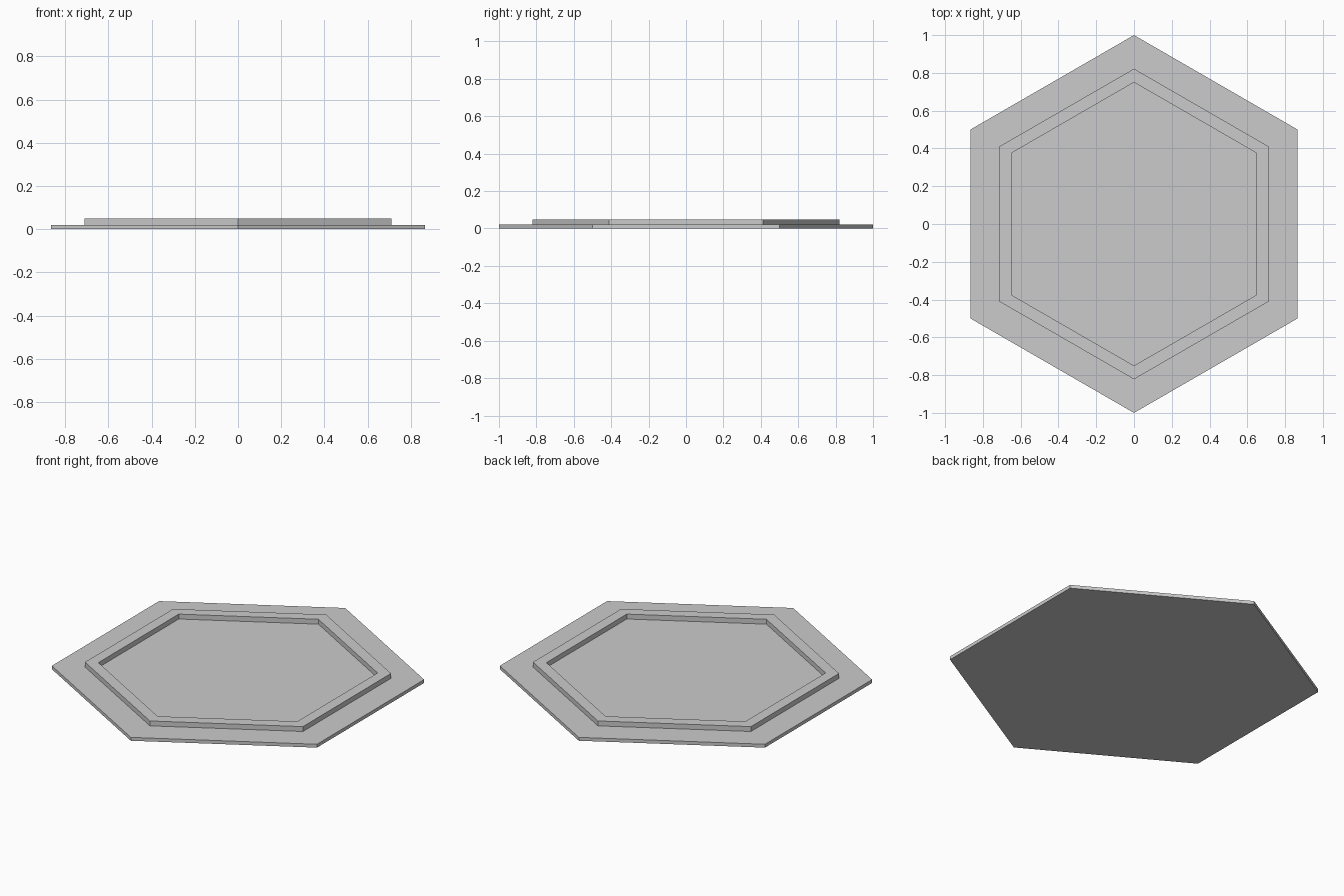
import bpy, bmesh
from math import sin, cos, tau

if "Cube" in bpy.data.objects:
    bpy.data.objects.remove(bpy.data.objects["Cube"])

SIDES = 6


def ring(bm, radius, z):
    # hexagon with corners on the y axis
    return [bm.verts.new((radius * sin(tau * i / SIDES), radius * cos(tau * i / SIDES), z))
            for i in range(SIDES)]


def bridge(bm, a, b):
    for i in range(SIDES):
        j = (i + 1) % SIDES
        bm.faces.new((a[i], a[j], b[j], b[i]))


def finish(bm, name):
    bmesh.ops.recalc_face_normals(bm, faces=bm.faces)
    mesh = bpy.data.meshes.new(name)
    bm.to_mesh(mesh)
    bm.free()
    bpy.context.collection.objects.link(bpy.data.objects.new(name, mesh))


# flat hexagonal base plate
bm = bmesh.new()
low, high = ring(bm, 1.0, 0.0), ring(bm, 1.0, 0.02)
bridge(bm, low, high)
bm.faces.new(low)
bm.faces.new(high)
finish(bm, "base_plate")

# raised hexagonal rim, a closed rectangular section
bm = bmesh.new()
section = [(0.822, 0.02), (0.822, 0.049), (0.75, 0.049), (0.75, 0.02)]
loops = [ring(bm, r, z) for r, z in section]
for k in range(4):
    bridge(bm, loops[k], loops[(k + 1) % 4])
finish(bm, "raised_rim")
